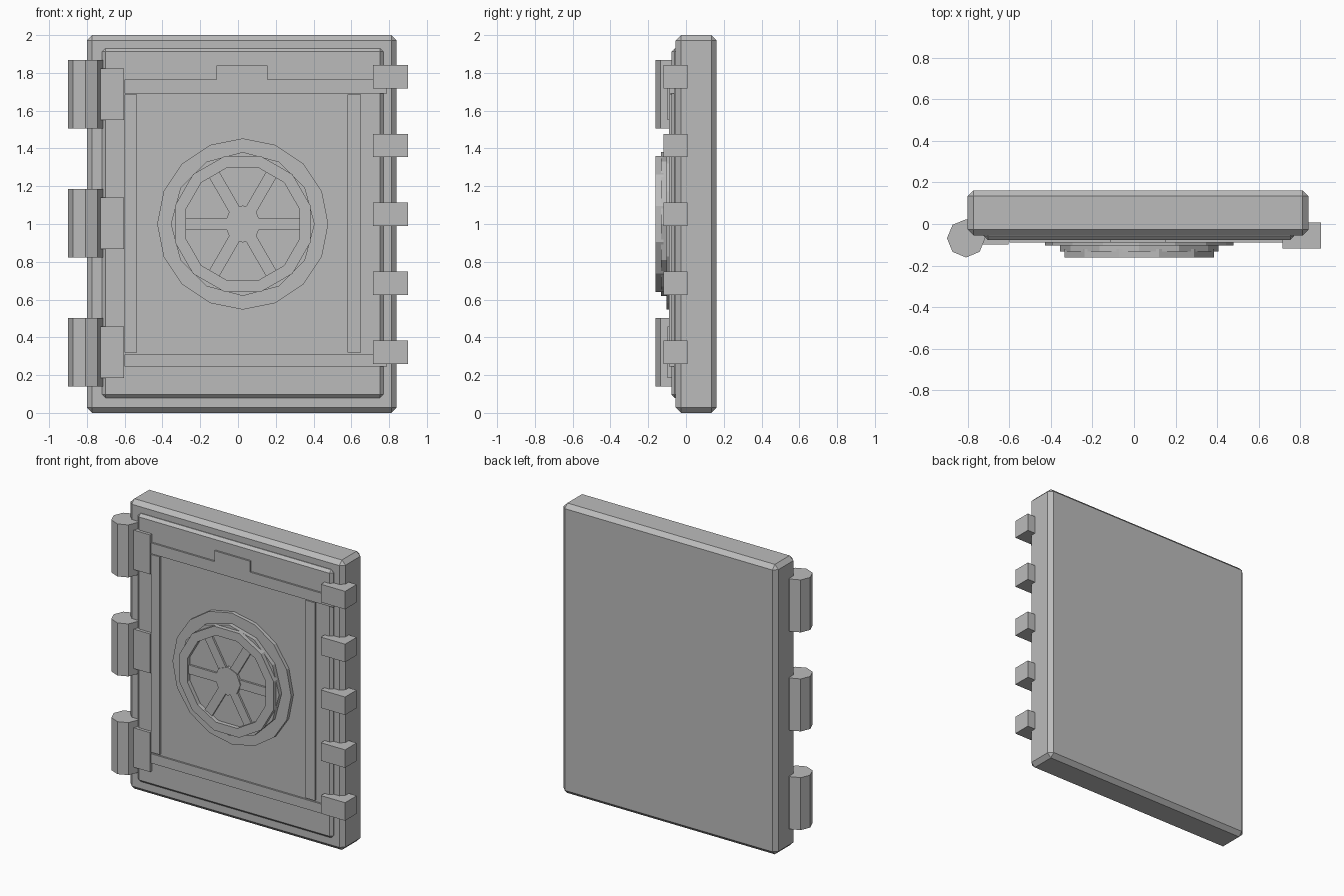
import bpy, bmesh, math

if "Cube" in bpy.data.objects:
    bpy.data.objects.remove(bpy.data.objects["Cube"])

steel = bpy.data.materials.new("grey_steel")
steel.diffuse_color = (0.5, 0.5, 0.5, 1)
steel.use_nodes = True
steel.node_tree.nodes["Principled BSDF"].inputs["Base Color"].default_value = steel.diffuse_color
CX, CZ = 0.025, 1.0  # handwheel centre


def finish(name, bm):
    bmesh.ops.recalc_face_normals(bm, faces=bm.faces)
    me = bpy.data.meshes.new(name)
    bm.to_mesh(me)
    bm.free()
    me.materials.append(steel)
    ob = bpy.data.objects.new(name, me)
    bpy.context.collection.objects.link(ob)
    return ob


def prism(name, outline, y0, y1):
    """Extrude an (x, z) outline from y0 to y1."""
    bm = bmesh.new()
    a = [bm.verts.new((x, y0, z)) for x, z in outline]
    b = [bm.verts.new((x, y1, z)) for x, z in outline]
    n = len(a)
    bm.faces.new(a)
    bm.faces.new(b[::-1])
    for i in range(n):
        j = (i + 1) % n
        bm.faces.new((a[i], a[j], b[j], b[i]))
    return finish(name, bm)


def box(name, x0, x1, y0, y1, z0, z1, bevel=0):
    ob = prism(name, [(x0, z0), (x1, z0), (x1, z1), (x0, z1)], y0, y1)
    if bevel:
        m = ob.modifiers.new("chamfer", 'BEVEL')
        m.width = bevel
        m.segments = 1
    return ob


def ngon(r, n, phase=0.0):
    return [(CX + r * math.cos(phase + math.tau * i / n),
             CZ + r * math.sin(phase + math.tau * i / n)) for i in range(n)]


# Door slab and raised front panel
box("door_slab", -0.80, 0.84, -0.055, 0.162, 0, 2, 0.028)
box("front_panel", -0.72, 0.77, -0.078, -0.03, 0.08, 1.93, 0.018)

# Thin trim rails, with a raised tab on the top one
prism("top_rail", [(-0.60, 1.69), (0.79, 1.69), (0.79, 1.765), (0.155, 1.765),
                   (0.155, 1.84), (-0.115, 1.84), (-0.115, 1.765), (-0.60, 1.765)],
      -0.09, -0.06)
box("bottom_rail", -0.60, 0.79, -0.09, -0.06, 0.245, 0.31)
box("left_strip", -0.60, -0.535, -0.09, -0.06, 0.32, 1.685)
box("right_strip", 0.58, 0.65, -0.09, -0.06, 0.32, 1.685)

# Locking bolts on the right edge
for i in range(5):
    z = 0.322 + 0.3645 * i
    box("locking_bolt", 0.715, 0.90, -0.118, 0.008, z - 0.062, z + 0.062)

# Hinges on the left edge: octagonal barrel and strap plate
for z in (0.322, 1.003, 1.686):
    bm = bmesh.new()
    bmesh.ops.create_cone(bm, cap_ends=True, segments=8, radius1=0.092,
                          radius2=0.092, depth=0.362)
    # put corners on the x and y axes
    start = min(bm.verts, key=lambda v: abs(math.atan2(v.co.y, v.co.x)))
    turn = -math.atan2(start.co.y, start.co.x)
    for v in bm.verts:
        a = math.atan2(v.co.y, v.co.x) + turn
        v.co = (-0.808 + 0.092 * math.cos(a), -0.069 + 0.092 * math.sin(a), v.co.z + z)
    finish("hinge_barrel", bm)
    box("hinge_plate", -0.735, -0.603, -0.098, -0.05, z - 0.136, z + 0.136)

# Handwheel: stepped base discs and rim
prism("wheel_base", ngon(0.453, 16), -0.103, -0.06)
prism("wheel_step", ngon(0.381, 12), -0.132, -0.09)
half = math.pi / 12
outer, inner = ngon(0.372, 12, half), ngon(0.31, 12, half)
bm = bmesh.new()
rings = [[bm.verts.new((x, y, z)) for x, z in pts]
         for pts, y in ((outer, -0.12), (outer, -0.161), (inner, -0.161), (inner, -0.12))]
for k in range(4):
    p, q = rings[k], rings[(k + 1) % 4]
    for i in range(12):
        j = (i + 1) % 12
        bm.faces.new((p[i], p[j], q[j], q[i]))
finish("wheel_rim", bm)

# Hub and six spokes
prism("wheel_hub", ngon(0.098, 8), -0.15, -0.12)
for i in range(6):
    a = math.tau * i / 6
    c, s = math.cos(a), math.sin(a)
    prism("wheel_spoke", [(CX + u * c - v * s, CZ + u * s + v * c) for u, v in
                          ((0.05, -0.031), (0.305, -0.031), (0.305, 0.031), (0.05, 0.031))],
          -0.145, -0.12)
